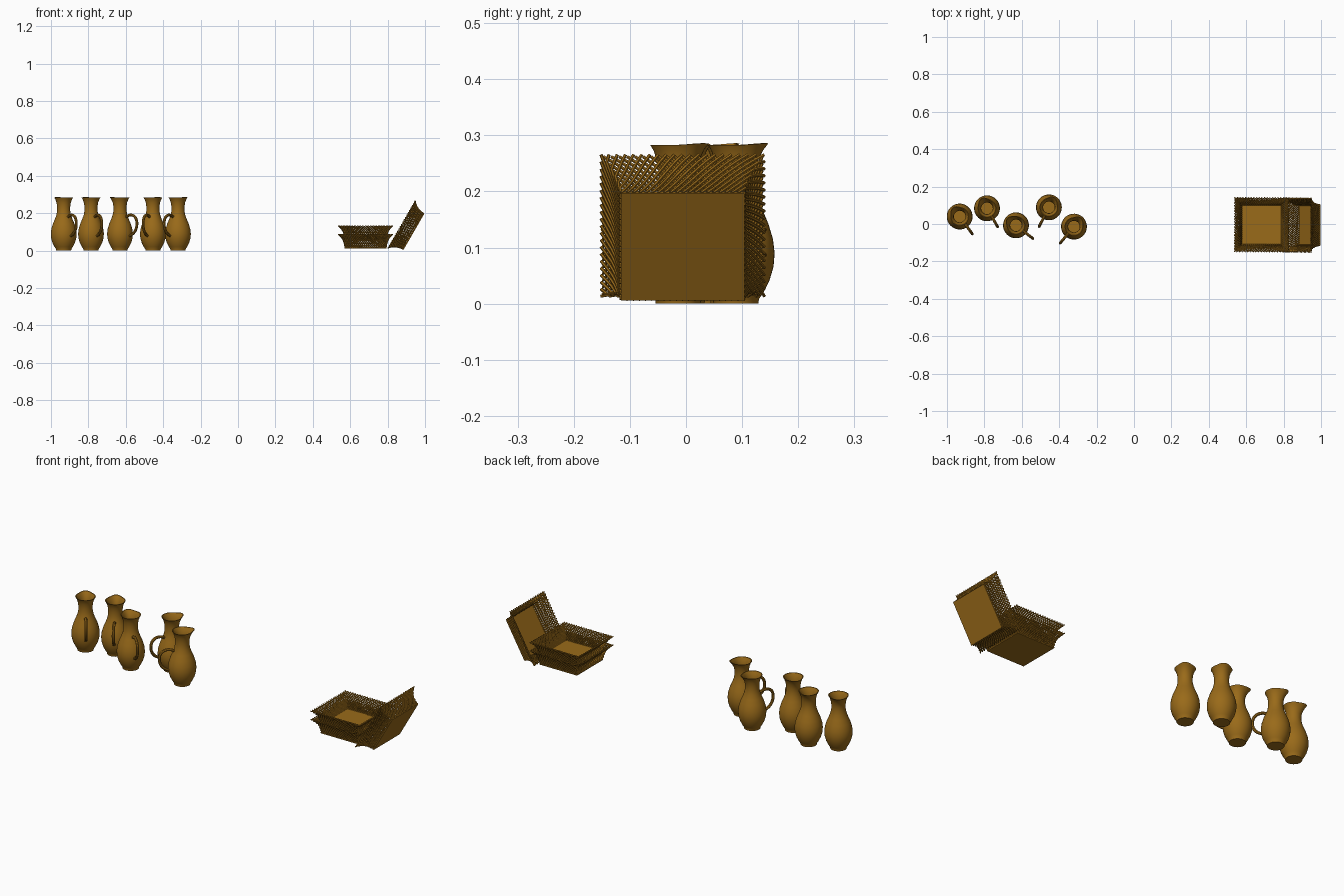
import bpy, bmesh, math
from mathutils import Matrix, Vector

if "Cube" in bpy.data.objects:
    bpy.data.objects.remove(bpy.data.objects["Cube"])

mat = bpy.data.materials.new("ochre")
mat.diffuse_color = (0.32, 0.145, 0.01, 1)
mat.use_nodes = True
mat.node_tree.nodes["Principled BSDF"].inputs["Base Color"].default_value = mat.diffuse_color


def finish(ob, angle=40):
    ob.data.materials.clear()
    ob.data.materials.append(mat)
    bpy.ops.object.select_all(action='DESELECT')
    ob.select_set(True)
    bpy.context.view_layer.objects.active = ob
    if ob.type == 'CURVE':
        bpy.ops.object.convert(target='MESH')
        ob = bpy.context.view_layer.objects.active
    bpy.ops.object.shade_smooth_by_angle(angle=math.radians(angle))
    return ob


def add_mesh(name, bm, matrix):
    bmesh.ops.recalc_face_normals(bm, faces=bm.faces)
    me = bpy.data.meshes.new(name)
    bm.to_mesh(me)
    bm.free()
    ob = bpy.data.objects.new(name, me)
    bpy.context.collection.objects.link(ob)
    ob.matrix_world = matrix
    return finish(ob)


def add_tubes(name, paths, radius, matrix, res=1, kind='POLY'):
    cu = bpy.data.curves.new(name, 'CURVE')
    cu.dimensions = '3D'
    cu.bevel_depth = radius
    cu.bevel_resolution = res
    cu.use_fill_caps = True
    for pts in paths:
        sp = cu.splines.new(kind)
        sp.points.add(len(pts) - 1)
        for p, co in zip(sp.points, pts):
            p.co = (*co, 1)
        if kind == 'NURBS':
            sp.order_u = 4
            sp.use_endpoint_u = True
            sp.resolution_u = 6
    ob = bpy.data.objects.new(name, cu)
    bpy.context.collection.objects.link(ob)
    ob.matrix_world = matrix
    return finish(ob)


# Jug profile: outside from base to rim, then inside down to the floor
OUTER = [(0.040, 0), (0.041, 0.008), (0.049, 0.020), (0.060, 0.042), (0.067, 0.066),
         (0.069, 0.090), (0.066, 0.115), (0.058, 0.142), (0.047, 0.168), (0.039, 0.190),
         (0.035, 0.212), (0.035, 0.235), (0.038, 0.256), (0.044, 0.273), (0.050, 0.283)]
INNER = [(r - 0.004, z) for r, z in reversed(OUTER[2:])]
SEG = 40


def jug(i, x, y, handle_deg):
    matrix = Matrix.Translation((x, y, 0)) @ Matrix.Rotation(math.radians(handle_deg), 4, 'Z')
    bm = bmesh.new()
    rings = []
    for r, z in OUTER + INNER:
        ring = []
        lip = max(0, (z - 0.235) / 0.048) ** 1.5
        for k in range(SEG):
            a = 2 * math.pi * k / SEG
            # pouring lip opposite the handle
            pull = lip * max(0, -math.cos(a)) ** 8
            rr = r + 0.012 * pull
            ring.append(bm.verts.new((rr * math.cos(a), rr * math.sin(a), z + 0.003 * pull)))
        rings.append(ring)
    for a, b in zip(rings, rings[1:]):
        for k in range(SEG):
            n = (k + 1) % SEG
            bm.faces.new((a[k], a[n], b[n], b[k]))
    bm.faces.new(rings[0])
    bm.faces.new(rings[-1])
    add_mesh(f"jug_body_{i}", bm, matrix)
    path = [(0.036, 0, 0.178), (0.065, 0, 0.195), (0.106, 0, 0.188), (0.119, 0, 0.145),
            (0.108, 0, 0.105), (0.085, 0, 0.085), (0.062, 0, 0.078)]
    add_tubes(f"jug_handle_{i}", [path], 0.0075, matrix, 2, 'NURBS')


for i, j in enumerate([(-0.932, 0.040, -54), (-0.786, 0.084, -60), (-0.631, -0.007, -38),
                       (-0.455, 0.089, -117), (-0.321, -0.014, -130)], 1):
    jug(i, *j)

# Wicker basket: solid floor and flared walls of crossing diagonal strands
WALL = [(0.108, 0.003), (0.110, 0.017), (0.113, 0.031), (0.118, 0.045),
        (0.125, 0.057), (0.134, 0.068), (0.144, 0.077)]
COLS = 20


def on_ring(s, w, z):
    s %= 4 * COLS
    t = (s % COLS) / COLS * 2 - 1
    return Matrix.Rotation(math.pi / 2 * (s // COLS), 3, 'Z') @ Vector((w * t, -w, z))


def basket(i, matrix):
    bm = bmesh.new()
    bmesh.ops.create_cube(bm, size=1, matrix=Matrix.Translation((0, 0, 0.003))
                          @ Matrix.Diagonal((0.22, 0.22, 0.006, 1)))
    add_mesh(f"basket_floor_{i}", bm, matrix)
    strands = []
    for direction, offset in ((1, 0.0015), (-1, -0.0025)):
        for s in range(4 * COLS):
            strands.append([on_ring(s + direction * k, w + offset, z)
                            for k, (w, z) in enumerate(WALL)])
    add_tubes(f"basket_weave_{i}", strands, 0.003, matrix)


basket(1, Matrix.Translation((0.682, -0.004, 0.010)))
basket(2, Matrix.Translation((0.682, -0.004, 0.055)))
# third basket leans on its side
basket(3, Matrix.Translation((0.941, -0.006, 0.101)) @ Matrix.Rotation(math.radians(-60), 4, 'Y'))
